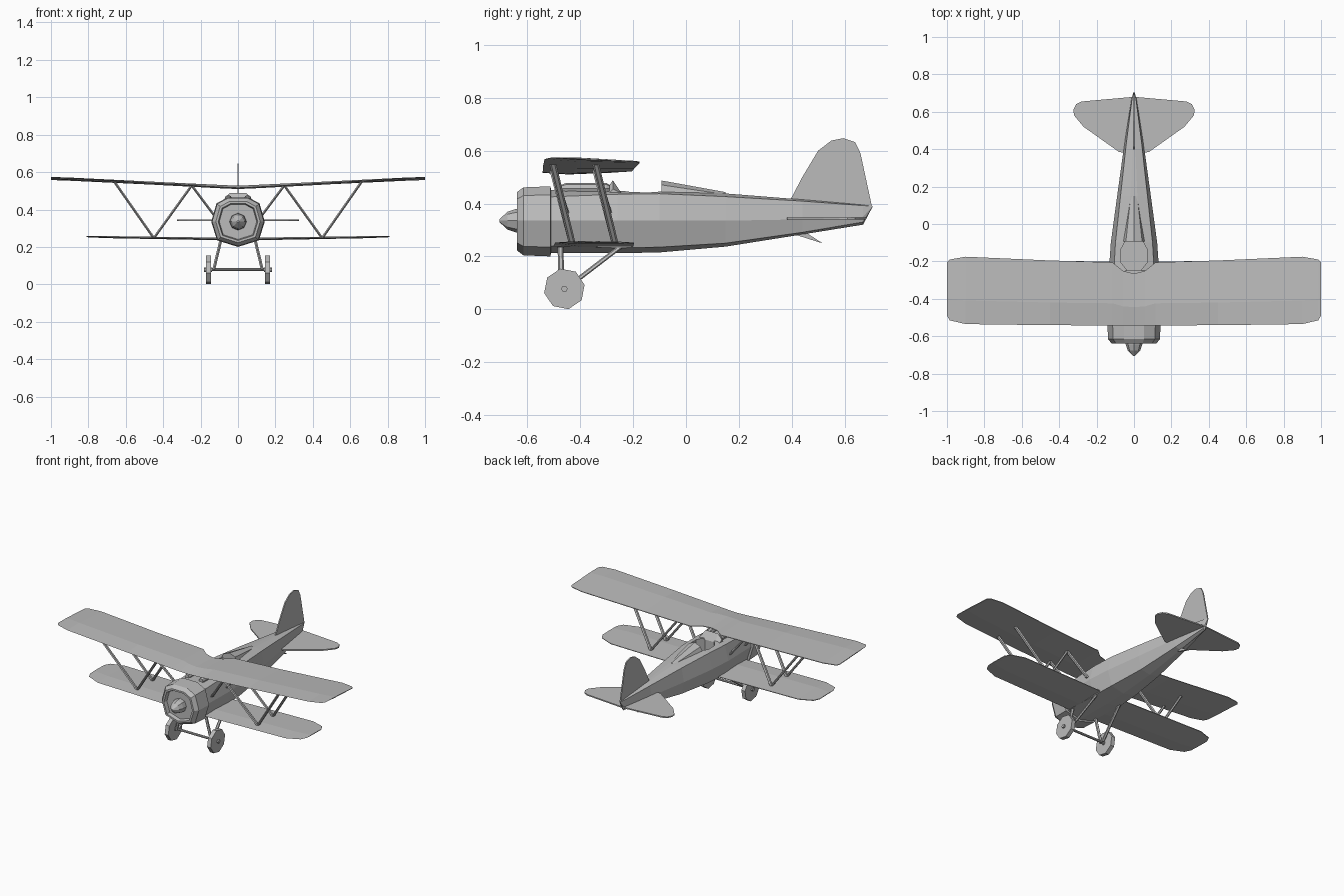
import bpy, bmesh, math
from mathutils import Vector

if "Cube" in bpy.data.objects:
    bpy.data.objects.remove(bpy.data.objects["Cube"])

grey = bpy.data.materials.new("plain grey")
grey.diffuse_color = (0.5, 0.5, 0.5, 1)
grey.use_nodes = True
grey.node_tree.nodes["Principled BSDF"].inputs["Base Color"].default_value = grey.diffuse_color


def loft(name, rings):
    """Skin a list of equal-length point rings and cap both ends."""
    bm = bmesh.new()
    vs = [[bm.verts.new(p) for p in r] for r in rings]
    n = len(rings[0])
    for a, b in zip(vs, vs[1:]):
        for i in range(n):
            j = (i + 1) % n
            bm.faces.new((a[i], a[j], b[j], b[i]))
    bm.faces.new(vs[0])
    bm.faces.new(vs[-1])
    bmesh.ops.recalc_face_normals(bm, faces=bm.faces)
    me = bpy.data.meshes.new(name)
    bm.to_mesh(me)
    bm.free()
    me.materials.append(grey)
    ob = bpy.data.objects.new(name, me)
    bpy.context.collection.objects.link(ob)
    return ob


def mirrored(half):
    """Complete a half section (top to bottom) with its mirror image."""
    return half + [(-x, y, z) for x, y, z in reversed(half) if abs(x) > 1e-5]


def strut(name, p, q, rx=0.008, ry=0.013):
    """Slim six-sided bar between two points, longer in y than in x."""
    sec = [(0, -1), (1, -.5), (1, .5), (0, 1), (-1, .5), (-1, -.5)]
    return loft(name, [[(e[0] + a * rx, e[1] + b * ry, e[2]) for a, b in sec] for e in (p, q)])


def rod_x(name, x0, x1, y, z, r, n=8, turn=0.0):
    """Cylinder lying along x."""
    ang = [turn + 2 * math.pi * i / n for i in range(n)]
    return loft(name, [[(x, y + r * math.cos(a), z + r * math.sin(a)) for a in ang] for x in (x0, x1)])


def rod_y(name, stations, x, z, n=8):
    """Turned shape along y from (y, radius) stations."""
    ang = [2 * math.pi * i / n for i in range(n)]
    return loft(name, [[(x + r * math.cos(a), y, z + r * math.sin(a)) for a in ang] for y, r in stations])


def wing(name, stations):
    """Thin airfoil; stations: x, leading y, trailing y, leading z, trailing z, thickness."""
    full = [(-s[0],) + s[1:] for s in reversed(stations) if s[0] > 0] + stations
    rings = []
    for x, y0, y1, z0, z1, t in full:
        ym, zm = y0 + .35 * (y1 - y0), z0 + .35 * (z1 - z0)
        rings.append([(x, y0, z0), (x, ym, zm + t * .6), (x, y1, z1 + .002),
                      (x, y1, z1 - .002), (x, ym, zm - t * .4)])
    return loft(name, rings)


# Fuselage: y, half width, top half width, then heights from top to keel
sections = [
    (-.515, .130, .050, .452, .425, .335, .240, .212),
    (-.260, .135, .050, .447, .435, .335, .232, .212),
    (-.100, .124, .050, .445, .437, .335, .235, .215),
    (.150, .090, .018, .438, .426, .335, .250, .237),
    (.440, .050, .006, .415, .409, .340, .291, .283),
    (.670, .013, .003, .395, .392, .350, .330, .320),
    (.705, .003, .001, .391, .390, .389, .387, .386),
]
rings = []
for y, w, tx, zt, zs, zm, zl, zb in sections:
    rings.append(mirrored([(tx, y, zt), (.8 * w, y, zs), (w, y, zm), (.76 * w, y, zl), (0, y, zb)]))
fuselage = loft("fuselage", rings)

# Cockpit opening cut from the fuselage
hole = [(.035, -.25), (.07, -.205), (.07, -.135), (.045, -.09),
        (-.045, -.09), (-.07, -.135), (-.07, -.205), (-.035, -.25)]
cutter = loft("cockpit_cutter", [[(x, y, z) for x, y in hole] for z in (.35, .6)])
cutter.hide_render = True
mod = fuselage.modifiers.new("cockpit", 'BOOLEAN')
mod.object = cutter
mod.operation = 'DIFFERENCE'
mod.solver = 'EXACT'
dg = bpy.context.evaluated_depsgraph_get()
cut_mesh = bpy.data.meshes.new_from_object(fuselage.evaluated_get(dg))
fuselage.modifiers.clear()
fuselage.data = cut_mesh
bpy.data.objects.remove(cutter)

# Headrest fairing
loft("headrest", [mirrored([(0, y, zt), (w * .7, y, zt - d * .3), (w, y, zt - d)])
                  for y, zt, w, d in ((-.093, .487, .062, .055), (.15, .443, .025, .03))])

# Engine cowl with a recessed front
cowl = [(.055, .13), (.115, .098), (.143, 0), (.112, -.1), (0, -.135)]
loft("engine_cowl", [mirrored([(x * s, y, .335 + z * s) for x, z in cowl])
                     for y, s in ((-.51, .9), (-.513, 1), (-.615, .97), (-.64, .83),
                                  (-.64, .74), (-.615, .7))])
rod_y("spinner", [(-.61, .046), (-.645, .044), (-.675, .034), (-.705, .006)], 0, .335)

# Wings, the upper one with a cutout over the cockpit
wing("upper_wing", [
    (0, -.542, -.265, .516, .519, .018), (.06, -.542, -.25, .518, .521, .018),
    (.115, -.542, -.205, .521, .523, .018), (.45, -.541, -.195, .541, .535, .016),
    (.9, -.535, -.175, .568, .556, .012), (.985, -.515, -.19, .573, .559, .009),
    (1.0, -.49, -.205, .574, .560, .005)])
wing("lower_wing", [
    (0, -.5, -.2, .242, .24, .014), (.1, -.5, -.2, .242, .24, .014),
    (.7, -.495, -.197, .252, .25, .011), (.79, -.46, -.23, .255, .253, .007),
    (.81, -.42, -.27, .256, .254, .004)])

# Tailplane
half = [(0, .68), (.28, .655), (.31, .64), (.325, .61), (.32, .58), (.27, .52), (.08, .385), (0, .375)]
outline = half + [(-x, y) for x, y in half[-2:0:-1]]
loft("tailplane", [[(x, y, z) for x, y in outline] for z in (.339, .347)])

# Tail fin and tail skid
fin = [(.39, .405), (.44, .50), (.50, .60), (.55, .638), (.595, .647), (.64, .632), (.66, .59), (.703, .39)]
loft("tail_fin", [[(x, y, z) for y, z in fin] for x in (-.004, .004)])
skid = [(.41, .283), (.46, .286), (.518, .249)]
loft("tail_skid", [[(x, y, z) for y, z in skid] for x in (-.006, .006)])

# Windscreen
loft("windscreen", [[(x, -.308 + i, .44), (x, -.277, z), (x, -.245, .44)]
                    for x, z, i in ((-.075, .455, .02), (-.045, .488, 0), (.045, .488, 0), (.075, .455, .02))])

for side, s in (("left", -1), ("right", 1)):
    # Gun covers on the nose
    rod_y(side + "_nose_cover", [(-.47, .014), (-.455, .02), (-.30, .02), (-.29, .014)], .052 * s, .457)

    # Wing struts, front and rear
    for place, dy in (("front", 0), ("rear", .162)):
        foot = (.45 * s, -.43 + dy, .247)
        strut(f"{side}_{place}_outer_strut", foot, (.66 * s, -.503 + dy, .547))
        strut(f"{side}_{place}_inner_strut", foot, (.25 * s, -.503 + dy, .525))
        strut(f"{side}_{place}_cabin_strut", (.125 * s, -.455 + dy, .365), (.245 * s, -.503 + dy, .525))

    # Landing gear
    strut(side + "_front_leg", (.13 * s, -.47, .078), (.092 * s, -.475, .235), .008, .011)
    strut(side + "_rear_leg", (.13 * s, -.455, .078), (.092 * s, -.25, .235), .008, .014)
    rod_x(side + "_wheel", .145 * s, .172 * s, -.46, .077, .078, 8, .2)
    rod_x(side + "_hub", .138 * s, .182 * s, -.46, .077, .012)
rod_x("axle", -.15, .15, -.46, .079, .008)
